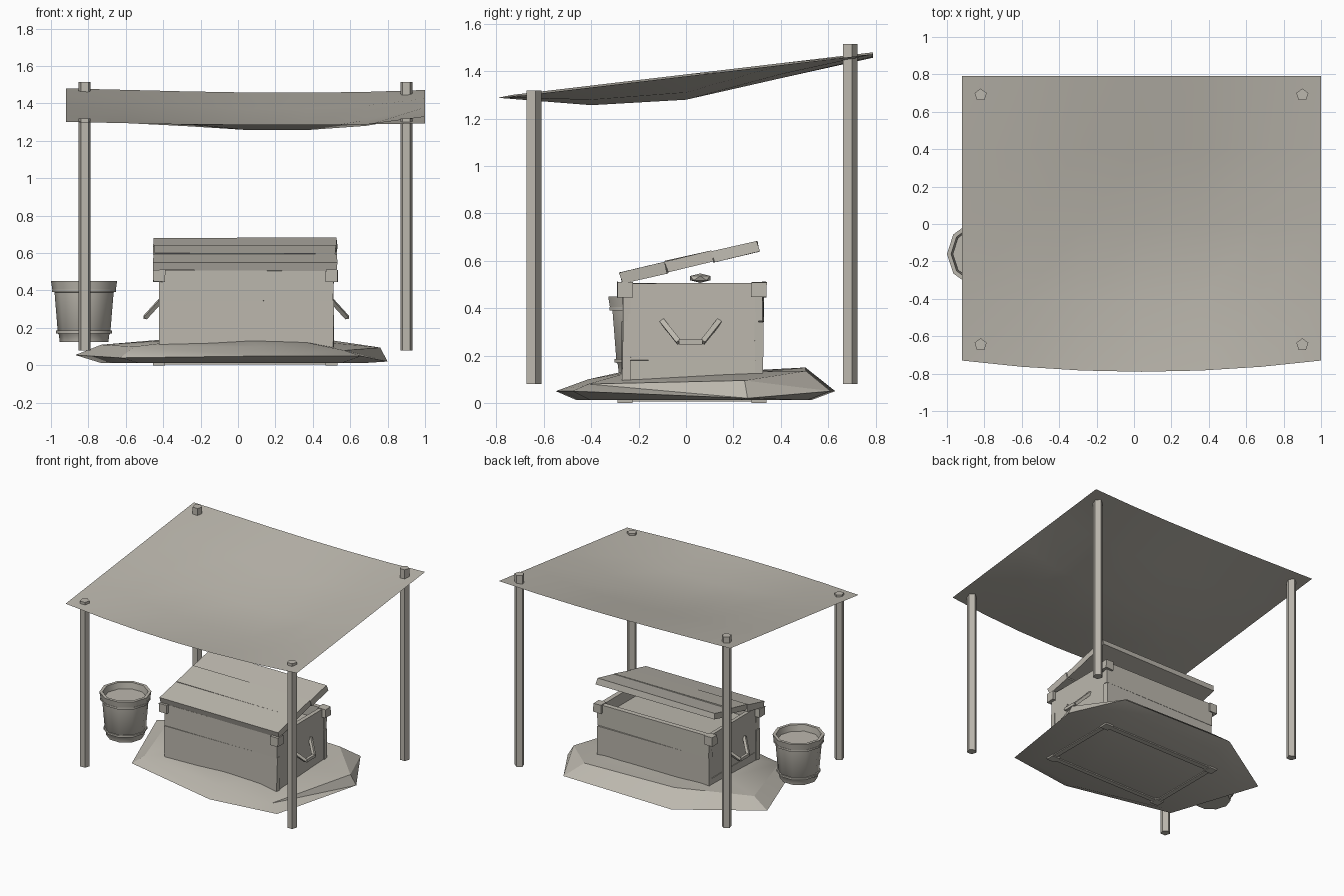
import bpy, bmesh, math, random
from mathutils import Vector, Matrix

if "Cube" in bpy.data.objects:
    bpy.data.objects.remove(bpy.data.objects["Cube"])
random.seed(4)

# one plain colour over the whole model
GREY = bpy.data.materials.new("warm grey")
GREY.diffuse_color = (0.50, 0.475, 0.42, 1)
GREY.use_nodes = True
GREY.node_tree.nodes["Principled BSDF"].inputs["Base Color"].default_value = GREY.diffuse_color

def finish(name, bm, smooth=0):
    me = bpy.data.meshes.new(name)
    bm.to_mesh(me)
    bm.free()
    me.materials.append(GREY)
    ob = bpy.data.objects.new(name, me)
    bpy.context.collection.objects.link(ob)
    if smooth:
        bpy.ops.object.select_all(action='DESELECT')
        ob.select_set(True)
        bpy.context.view_layer.objects.active = ob
        bpy.ops.object.shade_smooth_by_angle(angle=math.radians(smooth))
    return ob

def box(name, lo, hi, jitter=0.0):
    """Box between two corners, with slightly hand-cut corners."""
    lo, hi = Vector(lo), Vector(hi)
    bm = bmesh.new()
    bmesh.ops.create_cube(bm, size=1)
    for v in bm.verts:
        v.co = (lo + hi) / 2 + Vector(a * b for a, b in zip(v.co, hi - lo))
        v.co += Vector(random.uniform(-jitter, jitter) for _ in range(3))
    return finish(name, bm)

def rod(name, p, q, r, sides, turn=0):
    p, q = Vector(p), Vector(q)
    bm = bmesh.new()
    bmesh.ops.create_cone(bm, cap_ends=True, segments=sides, radius1=r, radius2=r, depth=(q - p).length)
    rot = Vector((0, 0, 1)).rotation_difference(q - p).to_matrix().to_4x4()
    bm.transform(Matrix.Translation((p + q) / 2) @ rot @ Matrix.Rotation(math.radians(turn), 4, 'Z'))
    return finish(name, bm)

def rings(bm, loops):
    """Skin a list of equal-length point loops."""
    vs = [[bm.verts.new(p) for p in loop] for loop in loops]
    n = len(vs[0])
    for a, b in zip(vs, vs[1:]):
        for i in range(n):
            j = (i + 1) % n
            bm.faces.new((a[i], a[j], b[j], b[i]))
    return vs

def lathe(name, prof, cx, cy, sides, cap=True):
    bm = bmesh.new()
    vs = rings(bm, [[(cx + r * math.cos(2 * math.pi * i / sides), cy + r * math.sin(2 * math.pi * i / sides), z)
                     for i in range(sides)] for r, z in prof])
    if cap:
        bm.faces.new(vs[0][::-1])
        bm.faces.new(vs[-1])
    return finish(name, bm, 40)

# canopy: sagging cloth, higher at the back, front edge bowed outward
bm = bmesh.new()
N = 6
ys = [-0.79, -0.4, 0.0, 0.4, 0.79]
sag = [0.002, 0.080, 0.105, 0.06, 0.018]
grid = []
for y, s in zip(ys, sag):
    row = []
    for i in range(N + 1):
        u = i / N
        bow = 1 - (2 * u - 1) ** 2
        dip = 1 - (2 * u ** 1.3 - 1) ** 2
        yy = y + (0.06 * (1 - bow) if y < -0.7 else 0)
        z = 1.383 + 0.118 * yy - s * dip + 0.004 * (1 - 2 * u)
        row.append(bm.verts.new((-0.92 + 1.92 * u, yy, z)))
    grid.append(row)
for a, b in zip(grid, grid[1:]):
    for i in range(N):
        bm.faces.new((a[i], a[i + 1], b[i + 1], b[i]))
finish("canopy", bm, 40)

# four five-sided poles
for x, sx in ((-0.82, "left"), (0.90, "right")):
    for y, top, sy in ((-0.645, 1.32, "front"), (0.69, 1.515, "back")):
        rod(f"{sy}_{sx}_pole", (x, y, 0.08), (x, y, top), 0.034, 5)

# faceted earth mound: x, y, rim height, shoulder height, shoulder scale
rim = [(0.66, -0.48, 0.05, 0.08, 0.86), (0.80, 0.26, 0.02, 0.095, 0.95), (0.59, 0.61, 0.05, 0.135, 0.83),
       (-0.32, 0.63, 0.05, 0.15, 0.80), (-0.87, 0.28, 0.055, 0.11, 0.84), (-0.63, -0.36, 0.04, 0.10, 0.88),
       (0.15, -0.55, 0.05, 0.10, 0.75)]
bm = bmesh.new()
vs = rings(bm, [[(x * 0.84, y * 0.84, 0.012) for x, y, r, t, s in rim],
                [(x, y, r) for x, y, r, t, s in rim],
                [(x * s, y * s, t) for x, y, r, t, s in rim],
                [(x * 0.5, y * 0.5, 0.13) for x, y, r, t, s in rim]])
bm.faces.new(vs[0][::-1])
bm.faces.new(vs[-1])
bmesh.ops.triangulate(bm, faces=bm.faces[:])
finish("earth_mound", bm, 25)

# chest walls: stacked planks per side
X0, X1, Y0, Y1 = -0.42, 0.51, -0.268, 0.325
T = 0.035
for k, (a, b) in enumerate(((0.03, 0.344), (0.346, 0.508))):
    box(f"chest_front_plank_{k}", (X0, Y0, a), (X1, Y0 + T, b), 0.004)
    box(f"chest_back_plank_{k}", (X0, Y1 - T, a), (X1, Y1, b), 0.004)
for k, (a, b) in enumerate(((0.03, 0.18), (0.181, 0.505))):
    box(f"chest_left_plank_{k}", (X0 + 0.004, Y0 + 0.02, a), (X0 + T, Y1 - 0.02, b), 0.002)
    box(f"chest_right_plank_{k}", (X1 - T, Y0 + 0.02, a), (X1 - 0.004, Y1 - 0.02, b), 0.002)

# base frame, showing just under the mound
box("base_front_rail", (X0, -0.275, 0.004), (X1, -0.24, 0.05))
box("base_back_rail", (X0, 0.29, 0.004), (X1, 0.33, 0.05))
box("base_left_rail", (-0.44, -0.25, 0.006), (-0.405, 0.31, 0.05))
box("base_right_rail", (0.49, -0.25, 0.006), (0.525, 0.31, 0.05))

# corner blocks at top and feet below
for x in (-0.422, 0.50):
    for y in (-0.258, 0.308):
        for z, n in ((0.478, "corner_block"), (0.032, "foot")):
            box(n, (x - 0.032, y - 0.032, z - 0.032), (x + 0.032, y + 0.032, z + 0.032), 0.002 if z > 0.1 else 0)

# contents
box("contents", (X0 + 0.03, Y0 + 0.03, 0.36), (X1 - 0.03, Y1 - 0.03, 0.42), 0.004)
bm = bmesh.new()
bmesh.ops.create_icosphere(bm, subdivisions=1, radius=1,
                           matrix=Matrix.Translation((0.05, 0.06, 0.527)) @ Matrix.Diagonal((0.05, 0.05, 0.02, 1)))
finish("loose_item", bm)

# drooping side handles
for s, x, n in ((-1, -0.435, "left"), (1, 0.522, "right")):
    pts = [(x - s * 0.02, -0.10, 0.345), (x + s * 0.06, -0.03, 0.257),
           (x + s * 0.06, 0.07, 0.257), (x - s * 0.02, 0.14, 0.345)]
    for p, q in zip(pts, pts[1:]):
        rod(f"{n}_handle", p, q, 0.015, 4, 45)

# tilted lid of three planks
for k, (a, b, l, r, h) in enumerate(((-0.297, -0.101, -0.452, 0.53, 0), (-0.1, 0.099, -0.445, 0.522, 0.004),
                                     (0.1, 0.297, -0.452, 0.53, 0))):
    ob = box(f"lid_plank_{k}", (l, a, -0.022 + h), (r, b, 0.022 + h), 0.004)
    ob.data.transform(Matrix.Translation((0, 0.015, 0.594)) @ Matrix.Rotation(math.radians(13), 4, 'X'))

# bucket: tapered body with hollow lip, hoops and water
BX, BY, S = -0.823, -0.16, 10
lathe("bucket", [(0.13, 0.125), (0.135, 0.165), (0.14, 0.17), (0.158, 0.39), (0.168, 0.395), (0.177, 0.45),
                 (0.155, 0.45), (0.145, 0.385)], BX, BY, S)
for n, r, z in (("upper_hoop", 0.164, 0.398), ("lower_hoop", 0.142, 0.178)):
    lathe(n, [(r, z - 0.007), (r + 0.008, z - 0.007), (r + 0.008, z + 0.007), (r, z + 0.007)], BX, BY, S, False)
lathe("bucket_water", [(0.143, 0.38), (0.146, 0.405)], BX, BY, S)
